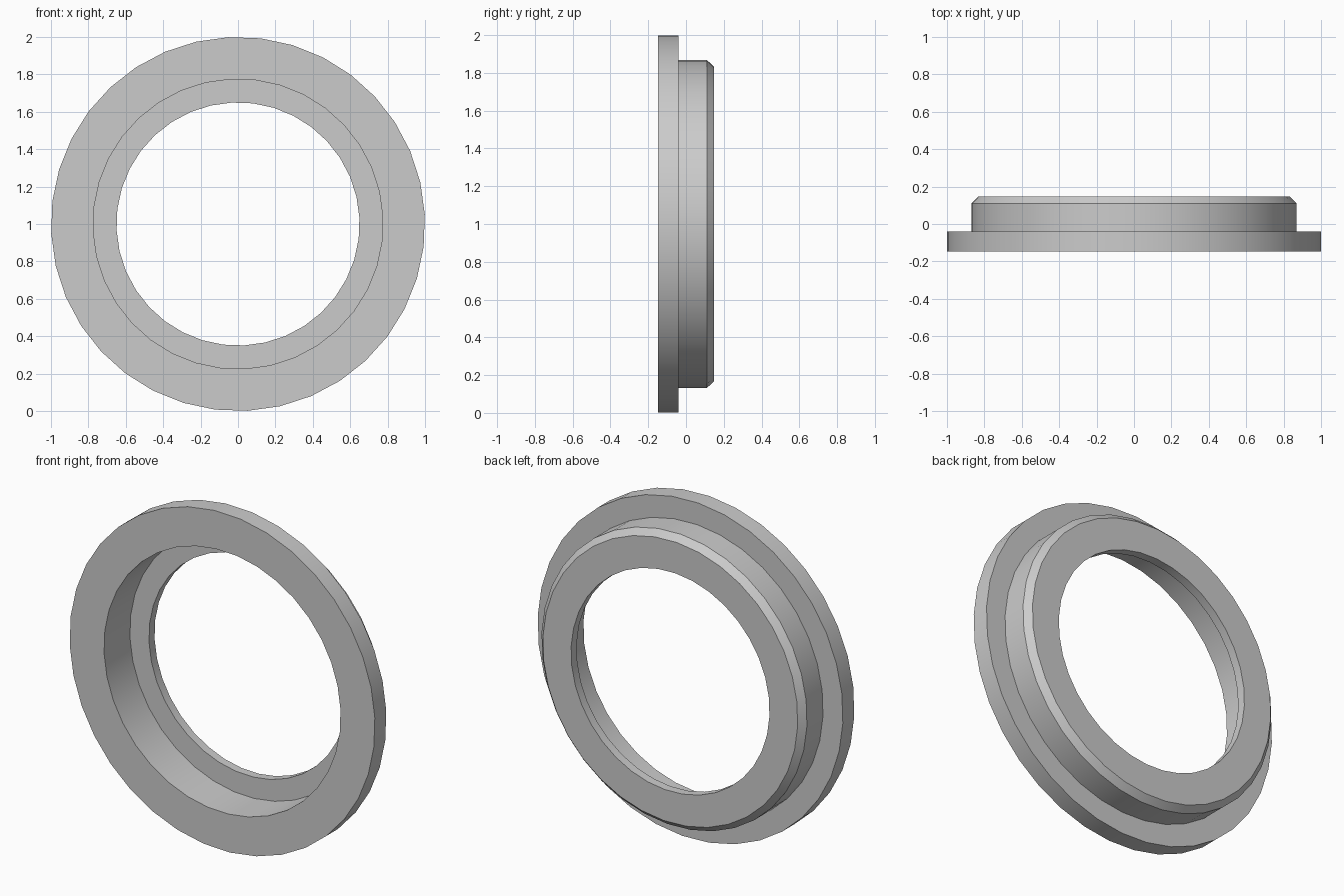
import bpy
import bmesh
from math import radians
from mathutils import Matrix

default = bpy.data.objects.get("Cube")
if default:
    bpy.data.objects.remove(default, do_unlink=True)

SIDES = 36

# Plain grey metal
grey = bpy.data.materials.new("plain_grey")
grey.use_nodes = True
colour = (0.6, 0.6, 0.6, 1)
grey.diffuse_color = colour
grey.node_tree.nodes["Principled BSDF"].inputs["Base Color"].default_value = colour

# Cross-section as (radius, depth): flange, sleeve, chamfer, bore lip, counterbore
section = [
    (1.0, -0.147), (1.0, -0.04),
    (0.87, -0.04), (0.87, 0.11), (0.835, 0.147),
    (0.65, 0.147), (0.65, 0.095),
    (0.775, 0.095), (0.775, -0.147),
]

# Revolve the section about the front-to-back axis
bm = bmesh.new()
verts = [bm.verts.new((r, y, 0)) for r, y in section]
edges = [bm.edges.new((a, b)) for a, b in zip(verts, verts[1:] + verts[:1])]
bmesh.ops.spin(bm, geom=verts + edges, cent=(0, 0, 0), axis=(0, 1, 0),
               angle=radians(360), steps=SIDES, use_merge=True)
bmesh.ops.remove_doubles(bm, verts=bm.verts, dist=0.0001)
bmesh.ops.recalc_face_normals(bm, faces=bm.faces)
bm.transform(Matrix.Translation((0, 0, 1)) @ Matrix.Rotation(radians(-3), 4, 'Y'))

mesh = bpy.data.meshes.new("flanged_ring")
bm.to_mesh(mesh)
bm.free()
mesh.materials.append(grey)
ring = bpy.data.objects.new("flanged_ring", mesh)
bpy.context.collection.objects.link(ring)

# Smooth round walls with crisp rims
bpy.ops.object.select_all(action='DESELECT')
ring.select_set(True)
bpy.context.view_layer.objects.active = ring
bpy.ops.object.shade_smooth_by_angle(angle=radians(30))
